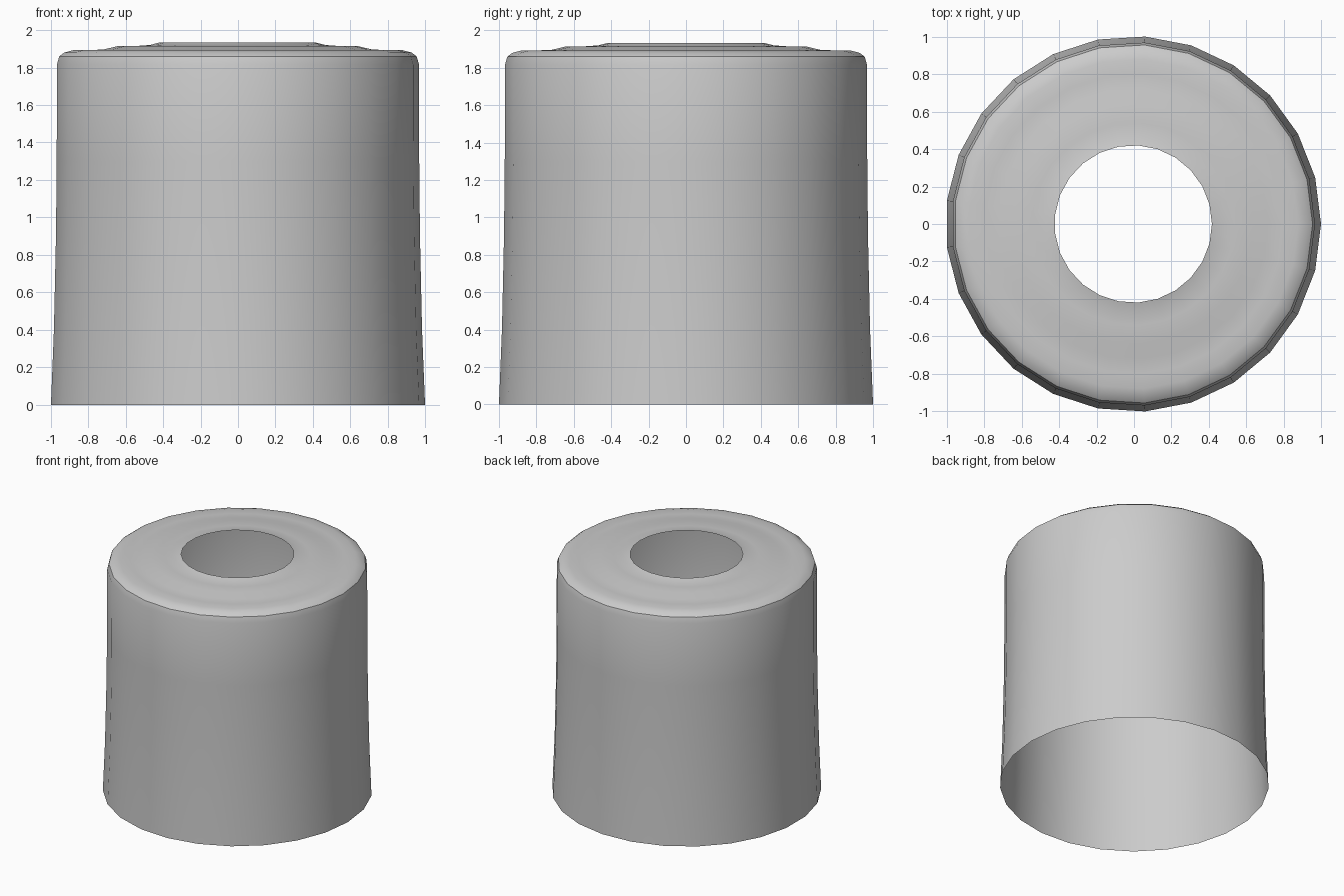
import bpy, bmesh
from math import cos, sin, tau, radians

cube = bpy.data.objects.get("Cube")
if cube:
    bpy.data.objects.remove(cube, do_unlink=True)

SIDES = 25

# One plain grey for the whole shell
grey = bpy.data.materials.new("grey")
grey.use_nodes = True
colour = (0.6, 0.6, 0.6, 1)
grey.diffuse_color = colour
grey.node_tree.nodes["Principled BSDF"].inputs["Base Color"].default_value = colour


def lathe(name, profile, centre_x):
    """Spin an open (radius, height) profile into a thin shell."""
    bm = bmesh.new()
    rings = [[bm.verts.new((centre_x + r * cos(tau * i / SIDES), r * sin(tau * i / SIDES), z))
              for i in range(SIDES)] for r, z in profile]
    for low, high in zip(rings, rings[1:]):
        for i in range(SIDES):
            j = (i + 1) % SIDES
            bm.faces.new((low[i], low[j], high[j], high[i]))
    mesh = bpy.data.meshes.new(name)
    bm.to_mesh(mesh)
    bm.free()
    mesh.materials.append(grey)
    obj = bpy.data.objects.new(name, mesh)
    bpy.context.collection.objects.link(obj)
    bpy.ops.object.select_all(action="DESELECT")
    obj.select_set(True)
    bpy.context.view_layer.objects.active = obj
    bpy.ops.object.shade_smooth_by_angle(angle=radians(35))
    return obj


# Flared wall, open at the bottom
wall = [(1.002, 0), (0.986, 0.4), (0.975, 0.9), (0.971, 1.3), (0.97, 1.815)]
# Rounded rim
rim = [(0.957, 1.86), (0.93, 1.88), (0.88, 1.893)]
# Stepped top running in to the round hole
top = [(0.80, 1.893), (0.72, 1.896), (0.64, 1.915), (0.54, 1.915), (0.47, 1.92), (0.42, 1.933)]

lathe("cap_shell", wall + rim + top, -0.004)
